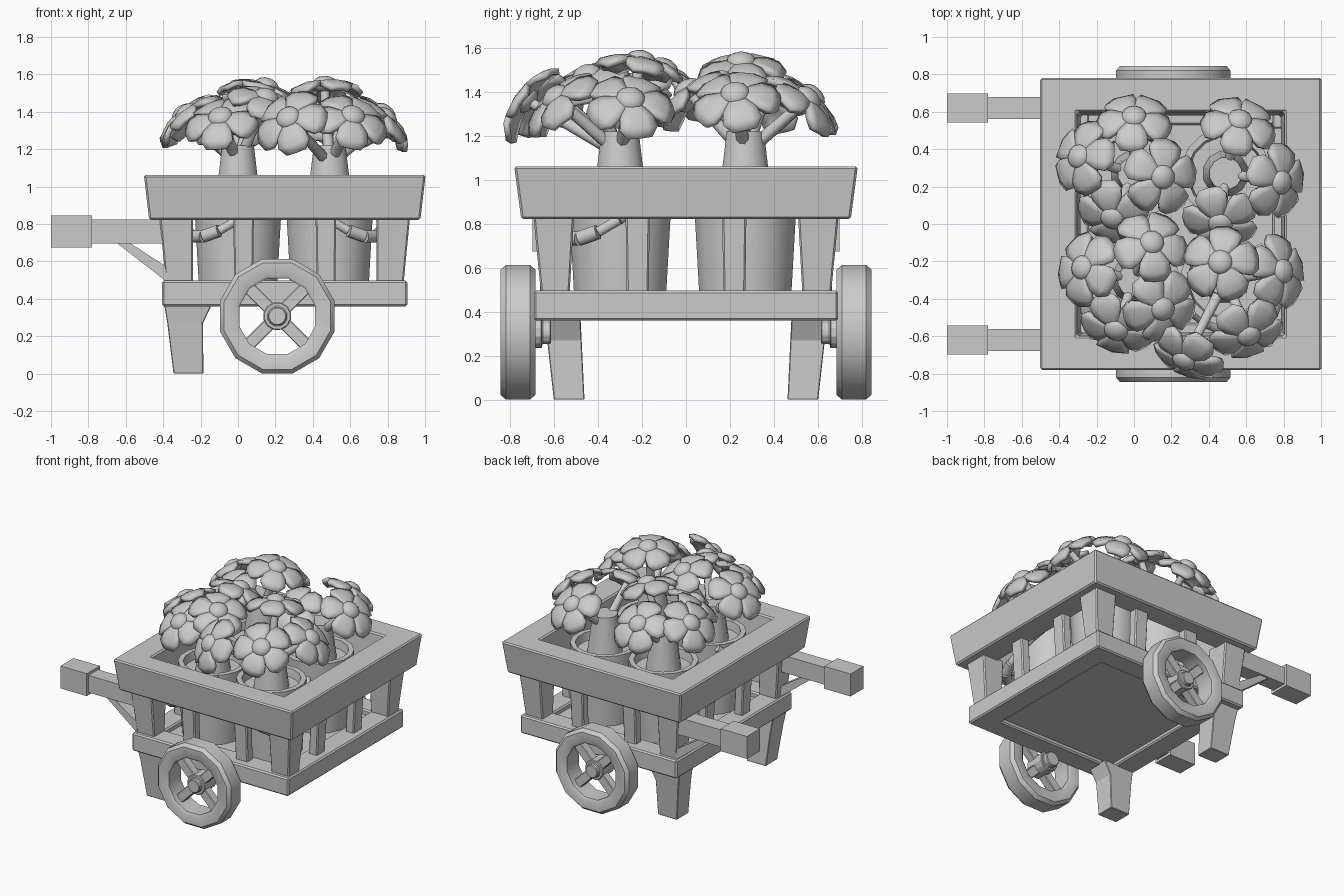
import bpy, bmesh, math, random
from mathutils import Vector, Matrix

if "Cube" in bpy.data.objects:
    bpy.data.objects.remove(bpy.data.objects["Cube"])

random.seed(4)
CX = 0.25  # cart body centre in x
grey = bpy.data.materials.new("plain_grey")
grey.diffuse_color = (0.6, 0.6, 0.6, 1)
grey.use_nodes = True
grey.node_tree.nodes["Principled BSDF"].inputs["Base Color"].default_value = grey.diffuse_color


def finish(name, bm, bevel=0.0, smooth=None, matrix=None):
    if matrix:
        bm.transform(matrix)
    bmesh.ops.recalc_face_normals(bm, faces=bm.faces)
    me = bpy.data.meshes.new(name)
    bm.to_mesh(me)
    bm.free()
    ob = bpy.data.objects.new(name, me)
    bpy.context.collection.objects.link(ob)
    me.materials.append(grey)
    if bevel:
        mod = ob.modifiers.new("Bevel", "BEVEL")
        mod.width, mod.segments, mod.limit_method = bevel, 1, 'ANGLE'
    if smooth:
        bpy.ops.object.select_all(action='DESELECT')
        ob.select_set(True)
        bpy.context.view_layer.objects.active = ob
        bpy.ops.object.shade_smooth_by_angle(angle=math.radians(smooth))
    return ob


def skin(bm, loops, closed=False):
    """Join successive vertex loops; cap the ends unless closed."""
    rings = [[bm.verts.new(p) for p in loop] for loop in loops]
    pairs = list(zip(rings, rings[1:])) + ([(rings[-1], rings[0])] if closed else [])
    for a, b in pairs:
        for i in range(len(a)):
            j = (i + 1) % len(a)
            bm.faces.new((a[i], a[j], b[j], b[i]))
    if not closed:
        bm.faces.new(rings[0])
        bm.faces.new(rings[-1])


def rect(z, x0, x1, y0, y1):
    return [(x0, y0, z), (x1, y0, z), (x1, y1, z), (x0, y1, z)]


def loft(name, sections, bevel=0.008, closed=False):
    bm = bmesh.new()
    skin(bm, [rect(*s) for s in sections], closed)
    return finish(name, bm, bevel)


def mid(z, hx, hy):
    return (z, CX - hx, CX + hx, -hy, hy)


def box(name, x0, x1, y0, y1, z0, z1, bevel=0.006):
    return loft(name, [(z0, x0, x1, y0, y1), (z1, x0, x1, y0, y1)], bevel)


def lathe(name, profile, sides, matrix, closed=False, smooth=None, bevel=0.0):
    bm = bmesh.new()
    angles = [(k + 0.5) * math.tau / sides for k in range(sides)]
    skin(bm, [[(r * math.cos(a), r * math.sin(a), z) for a in angles]
              for r, z in profile], closed)
    return finish(name, bm, bevel, smooth, matrix)


def rod(name, a, b, r0, r1, sides=8):
    a, b = Vector(a), Vector(b)
    m = Matrix.Translation(a) @ (b - a).to_track_quat('Z', 'Y').to_matrix().to_4x4()
    return lathe(name, [(r0, 0), (r1, (b - a).length)], sides, m, smooth=50)


# Flared top rim, base frame and floor
loft("top_rim", [mid(0.822, 0.725, 0.75), mid(1.062, 0.753, 0.782),
                 mid(1.062, 0.555, 0.60), mid(0.822, 0.535, 0.58)], 0.01, True)
loft("base_frame", [mid(0.36, 0.655, 0.693), mid(0.497, 0.655, 0.693),
                    mid(0.497, 0.49, 0.53), mid(0.36, 0.49, 0.53)], 0.01, True)
loft("floor_panel", [mid(0.39, 0.50, 0.54), mid(0.46, 0.50, 0.54)], 0)

# Corner posts
for sx in (-1, 1):
    for sy in (-1, 1):
        loft("corner_post", [
            (0.48, CX + sx * 0.49, CX + sx * 0.635, sy * 0.53, sy * 0.66),
            (0.84, CX + sx * 0.49, CX + sx * 0.67, sy * 0.51, sy * 0.695)])

# Two slats on each side of the cart
for s in (-1, 1):
    for t in (-0.22, 0.22):
        loft("long_side_slat", [
            (0.48, CX + t - 0.05, CX + t + 0.05, s * 0.56, s * 0.63),
            (0.84, CX + t - 0.055, CX + t + 0.055, s * 0.58, s * 0.65)])
        loft("end_slat", [
            (0.48, CX + s * 0.53, CX + s * 0.60, t - 0.05, t + 0.05),
            (0.84, CX + s * 0.55, CX + s * 0.62, t - 0.055, t + 0.055)])

# Legs, handles with grips and braces, wheels
for s in (-1, 1):
    loft("leg", [(0, -0.345, -0.185, s * 0.462, s * 0.602),
                 (0.27, -0.378, -0.187, s * 0.475, s * 0.632),
                 (0.37, -0.395, -0.14, s * 0.48, s * 0.645)], 0.004)
    y = s * 0.62
    box("handle_bar", -0.80, -0.36, y - 0.058, y + 0.058, 0.695, 0.825, 0)
    box("handle_grip", -1.0, -0.78, y - 0.078, y + 0.078, 0.675, 0.845, 0)
    bm = bmesh.new()
    brace = [(-0.65, 0.70), (-0.58, 0.70), (-0.38, 0.57), (-0.38, 0.49)]
    skin(bm, [[(x, y + d, z) for x, z in brace] for d in (-0.045, 0.045)])
    finish("handle_brace", bm)

    turn = Matrix.Rotation(-s * math.pi / 2, 4, 'X')  # local z points outward
    m = Matrix.Translation((0.21, s * 0.765, 0.307)) @ turn
    lathe("wheel_rim", [(0.21, -0.07), (0.225, -0.08), (0.295, -0.08), (0.317, -0.055),
                        (0.317, 0.055), (0.295, 0.08), (0.225, 0.08), (0.21, 0.07)],
          12, m, True, smooth=40)
    lathe("wheel_hub", [(0.055, -0.15), (0.055, -0.11), (0.075, -0.11), (0.075, 0.04),
                        (0.05, 0.04), (0.05, 0.07)], 12, m, bevel=0.005)
    for k in range(4):
        bm = bmesh.new()
        skin(bm, [rect(z, 0.05, 0.23, -0.034, 0.034) for z in (-0.035, 0.03)])
        finish("wheel_spoke", bm, 0.005,
               matrix=m @ Matrix.Rotation(math.pi / 4 + k * math.pi / 2, 4, 'Z'))


def flower(pos, base):
    """Five broad petals with drooping tips, a domed centre and a stem."""
    n = (pos - base + Vector((0, 0, 0.10))).normalized()
    m = (Matrix.Translation(pos - n * 0.035) @ n.to_track_quat('Z', 'Y').to_matrix().to_4x4()
         @ Matrix.Rotation(random.random() * math.tau, 4, 'Z'))
    rows = [(0.0, 0.02, 0.0), (0.06, 0.045, 0.004), (0.11, 0.078, -0.004),
            (0.155, 0.088, -0.025), (0.188, 0.055, -0.055)]
    bm = bmesh.new()
    for k in range(5):
        rot = Matrix.Rotation(k * math.tau / 5, 3, 'Z')
        grid = [[bm.verts.new(rot @ Vector((x + 0.010 * (1 - abs(c)), c * w,
                                            z + 0.006 * (1 - abs(c)))))
                 for c in (-1, -0.5, 0, 0.5, 1)] for x, w, z in rows]
        for a, b in zip(grid, grid[1:]):
            for i in range(4):
                bm.faces.new((a[i], b[i], b[i + 1], a[i + 1]))
    ob = finish("flower_petals", bm, matrix=m, smooth=40)
    mod = ob.modifiers.new("Thickness", "SOLIDIFY")
    mod.thickness, mod.offset = 0.028, 0
    bm = bmesh.new()
    bmesh.ops.create_uvsphere(bm, u_segments=12, v_segments=8, radius=0.068)
    bm.transform(Matrix.Translation((0, 0, 0.012)) @ Matrix.Diagonal((1, 1, 0.65, 1)))
    finish("flower_centre", bm, matrix=m, smooth=60)
    rod("flower_stem", base - Vector((0, 0, 0.03)), pos - n * 0.04, 0.032, 0.024)


# Pots, each with a stem clump and its flowers
bouquets = {
    (0.0, 0.27): [(0.0, 0.59, 1.40), (-0.31, 0.365, 1.405), (0.16, 0.25, 1.56), (-0.12, 0.02, 1.41)],
    (0.49, 0.27): [(0.57, 0.57, 1.39), (0.80, 0.22, 1.41), (0.46, -0.01, 1.43)],
    (0.0, -0.30): [(-0.29, -0.23, 1.41), (-0.10, -0.58, 1.39), (0.16, -0.46, 1.50), (0.10, -0.09, 1.53)],
    (0.49, -0.30): [(0.46, -0.20, 1.57), (0.81, -0.25, 1.385), (0.62, -0.61, 1.395), (0.26, -0.745, 1.38)],
}
for (x, y), heads in bouquets.items():
    at = Matrix.Translation((x, y, 0))
    lathe("pot", [(0.212, 0.45), (0.235, 0.85), (0.242, 1.0), (0.205, 1.0),
                  (0.195, 0.94)], 16, at, smooth=30)
    lathe("stem_clump", [(0.125, 0.93), (0.105, 1.08), (0.088, 1.22)], 12, at, smooth=40)
    for p in heads:
        flower(Vector(p), Vector((x, y, 1.15)))

# Bail handles hanging from the front pots toward the outer corners
for x, sx in ((0.0, -1), (0.49, 1)):
    out = Vector((sx, -1, 0)).normalized()
    side = Vector((1, sx, 0)).normalized()
    arc = [Vector((x, -0.30, 0.98)) + out * 0.31 * math.cos(t) + side * 0.25 * math.sin(t)
           - Vector((0, 0, 0.25 * math.cos(t)))
           for t in (math.radians(a) for a in range(-90, 91, 20))]
    for i, (a, b) in enumerate(zip(arc, arc[1:])):
        r = 0.035 if 3 <= i <= 5 else 0.025
        rod("pot_bail", a, b, r, r)
